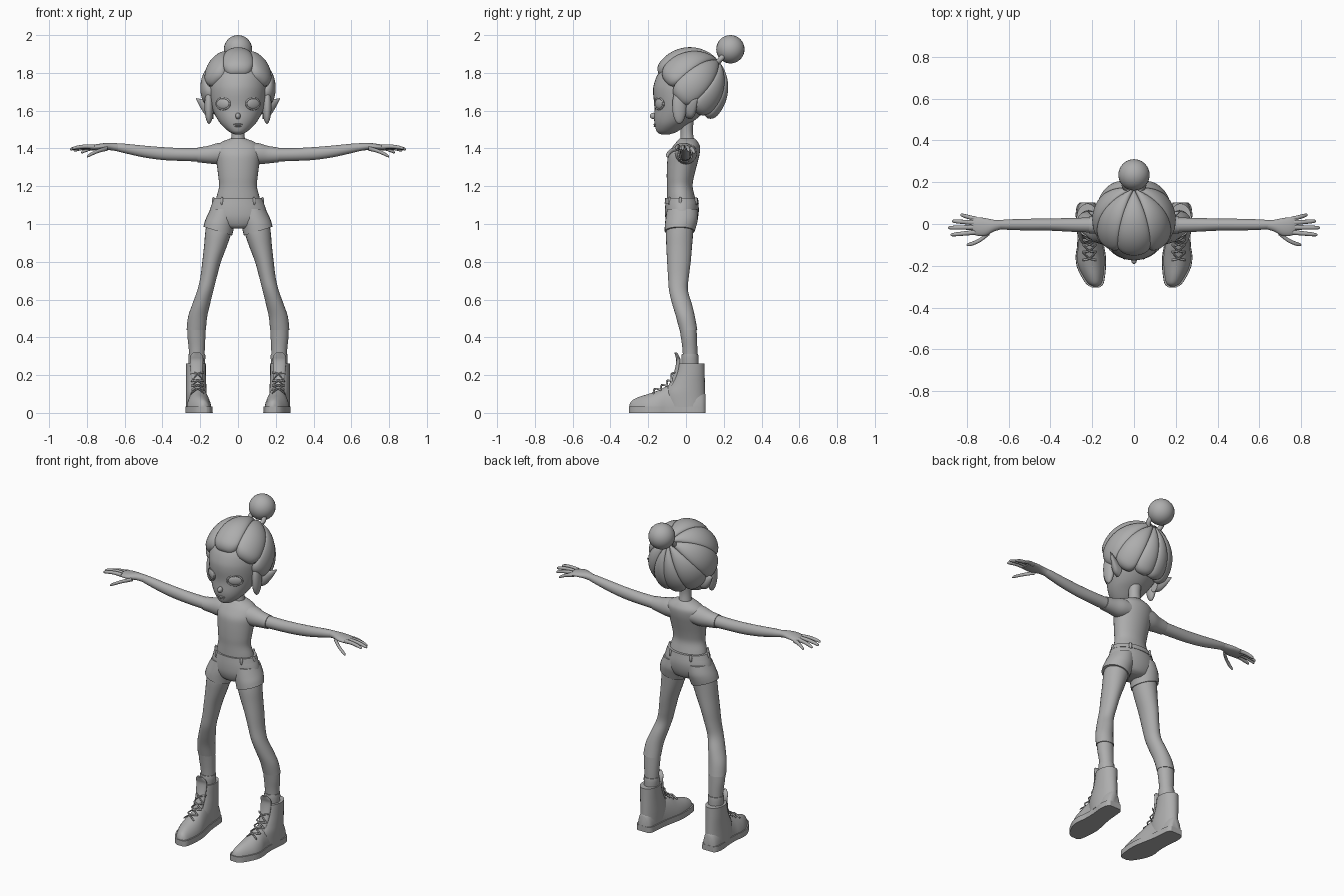
import bpy, bmesh, math
from mathutils import Vector, Matrix

old = bpy.data.objects.get("Cube")
if old:
    bpy.data.objects.remove(old, do_unlink=True)

GREY = (0.42, 0.42, 0.42, 1)
clay = bpy.data.materials.new("plain grey")
clay.use_nodes = True
clay.diffuse_color = GREY
clay.node_tree.nodes["Principled BSDF"].inputs["Base Color"].default_value = GREY


def finish(name, bm, mirror=False, angle=50):
    """Turn a bmesh into a smooth shaded object, optionally mirrored in x."""
    bmesh.ops.recalc_face_normals(bm, faces=bm.faces)
    mesh = bpy.data.meshes.new(name)
    bm.to_mesh(mesh)
    bm.free()
    mesh.materials.append(clay)
    mesh.shade_smooth()
    mesh.set_sharp_from_angle(angle=math.radians(angle))
    obj = bpy.data.objects.new(name, mesh)
    bpy.context.collection.objects.link(obj)
    if mirror:
        obj.modifiers.new("Mirror", "MIRROR")
    return obj


def smooth_rows(rows, steps):
    """Catmull-Rom interpolation between cross-section rows."""
    out = []
    for i in range(len(rows) - 1):
        p, q, r, s = (rows[max(0, min(len(rows) - 1, i + k))] for k in (-1, 0, 1, 2))
        for j in range(steps):
            t = j / steps
            out.append([(2 * b + (c - a) * t + (2 * a - 5 * b + 4 * c - d) * t ** 2
                         + (3 * b - a - 3 * c + d) * t ** 3) / 2
                        for a, b, c, d in zip(p, q, r, s)])
    return out + [list(rows[-1])]


def upright(row, c, s):
    """Row: height, x range, y range, tilt of the section towards +x."""
    z, xa, xb, ya, yb = row[:5]
    tilt = row[5] if len(row) > 5 else 0
    return ((xa + xb) / 2 + (xb - xa) / 2 * c, (ya + yb) / 2 + (yb - ya) / 2 * s, z + tilt * c)


def sideways(row, c, s):
    """Row: x, y, z of the centre, y radius, z radius."""
    x, y, z, ry, rz = row
    return (x, y + ry * c, z + rz * s)


def shoe(row, c, s):
    """Row: y, x of the centre, half width, top; the underside is flat."""
    y, x, width, top = row
    return (x + width * c, y, 0.012 + (top - 0.012) * max(0, s))


def loft(name, rows, frame=upright, mirror=False, sides=24, steps=4):
    bm = bmesh.new()
    turns = [2 * math.pi * k / sides for k in range(sides)]
    rings = [[bm.verts.new(frame(row, math.cos(a), math.sin(a))) for a in turns]
             for row in smooth_rows(rows, steps)]
    for low, high in zip(rings, rings[1:]):
        for k in range(sides):
            n = (k + 1) % sides
            bm.faces.new((low[k], low[n], high[n], high[k]))
    bm.faces.new(rings[0])
    bm.faces.new(rings[-1])
    return finish(name, bm, mirror)


def centred(rows):
    """Expand (z, half width, front, back) rows into upright rows."""
    return [(z, -w, w, front, back) for z, w, front, back in rows]


def ball(name, at, size, turn=0.0, mirror=False):
    bm = bmesh.new()
    bmesh.ops.create_uvsphere(bm, u_segments=24, v_segments=16, radius=1)
    bm.transform(Matrix.Translation(at) @ Matrix.Rotation(turn, 4, "Z") @ Matrix.Diagonal((*size, 1)))
    return finish(name, bm, mirror)


def hoop(name, at, wide, high, thick, turn, tip=0.0, mirror=False):
    """Oval ring standing in the xz plane, then tipped and turned."""
    bm = bmesh.new()
    grid = []
    for i in range(28):
        a = 2 * math.pi * i / 28
        grid.append([bm.verts.new(((wide + thick * math.cos(b)) * math.cos(a), thick * math.sin(b),
                                   (high + thick * math.cos(b)) * math.sin(a)))
                     for b in (2 * math.pi * k / 8 for k in range(8))])
    for i in range(28):
        for k in range(8):
            j, n = (i + 1) % 28, (k + 1) % 8
            bm.faces.new((grid[i][k], grid[j][k], grid[j][n], grid[i][n]))
    bm.transform(Matrix.Translation(at) @ Matrix.Rotation(turn, 4, "Z") @ Matrix.Rotation(tip, 4, "X"))
    return finish(name, bm, mirror)


# Head and neck
loft("head", centred([
    (1.474, .015, -.13, -.09), (1.487, .045, -.153, -.05), (1.52, .083, -.164, .0),
    (1.56, .112, -.169, .06), (1.62, .14, -.166, .12), (1.69, .152, -.174, .15),
    (1.74, .153, -.17, .155), (1.8, .145, -.145, .15), (1.86, .11, -.09, .12),
    (1.89, .05, -.03, .06)]), sides=36)
loft("neck", centred([(1.41, .05, -.04, .05), (1.45, .037, -.03, .042),
                      (1.5, .034, -.028, .036), (1.57, .04, -.03, .045)]))

# Face
ball("eyes", (.079, -.138, 1.637), (.043, .014, .03), .56, True)
hoop("eyelids", (.079, -.143, 1.637), .042, .03, .005, .56, mirror=True)
ball("nose", (0, -.171, 1.572), (.014, .021, .017))
ball("upper_lip", (0, -.164, 1.527), (.025, .008, .005))
ball("lower_lip", (0, -.162, 1.518), (.018, .009, .005))
loft("ears", [(.13, .02, 1.6, .03, .045), (.165, .03, 1.61, .025, .042),
              (.195, .045, 1.635, .014, .026), (.222, .06, 1.663, .002, .003)], sideways, True)

# Hair: lobes sweeping from the bun around the skull
AXIS = Vector((0, .74, .67)).normalized()
FORWARD = Vector((0, -AXIS.z, AXIS.y))
SIDE = Vector((1, 0, 0))


def hair_lobe(name, middle, half, reach, mirror):
    """One swept lobe; angles in degrees around and along the bun axis."""
    bm = bmesh.new()
    across, along, grid = 14, 28, []
    for j in range(along + 1):
        v = j / along
        dip = max(0, (v - .82) / .18)
        row = []
        for i in range(across + 1):
            t = math.pi * (i / across - .5)
            u = math.sin(t)
            theta = math.radians(5 + (reach - 5) * v * (1 - .07 * u ** 4))
            phi = math.radians(middle + half * u)
            swell = 1 + .08 * math.cos(t) - .3 * (1 - math.sqrt(max(0, 1 - dip ** 2)))
            d = AXIS * math.cos(theta) + (FORWARD * math.cos(phi) + SIDE * math.sin(phi)) * math.sin(theta)
            row.append(bm.verts.new((d.x * .185 * swell, .02 + d.y * .19 * swell, 1.72 + d.z * .2 * swell)))
        grid.append(row)
    for a, b in zip(grid, grid[1:]):
        for i in range(across):
            bm.faces.new((a[i], a[i + 1], b[i + 1], b[i]))
    finish(name, bm, mirror)


hair_lobe("hair_crown", 0, 25, 118, False)
for name, middle, half, reach in (("hair_temple", 47, 22.5, 118), ("hair_side", 90, 21.5, 124),
                                  ("hair_behind_ear", 130, 19.5, 112), ("hair_nape", 165, 16, 104)):
    hair_lobe(name, middle, half, reach, True)
ball("sideburns", (.153, -.035, 1.625), (.024, .038, .095), .1, True)
ball("bun", (0, .235, 1.925), (.075, .075, .075))
hoop("bun_band", (0, .185, 1.875), .045, .045, .014, 0, math.radians(-42))

# Shirt and arms
loft("shirt", centred([
    (1.11, .12, -.1, .055), (1.15, .112, -.1, .045), (1.2, .1, -.1, .035), (1.25, .104, -.102, .042),
    (1.32, .113, -.1, .06), (1.37, .12, -.093, .072), (1.41, .115, -.07, .074),
    (1.435, .085, -.05, .062), (1.452, .042, -.035, .047)]), sides=32)
loft("sleeves", [(.06, 0, 1.375, .06, .055), (.11, 0, 1.372, .056, .056), (.16, -.002, 1.367, .045, .046),
                 (.215, -.005, 1.366, .04, .039)], sideways, True)
loft("arms", [(.18, -.005, 1.366, .036, .036), (.3, -.004, 1.368, .033, .034), (.4, -.003, 1.373, .029, .034),
              (.5, -.003, 1.384, .028, .031), (.6, -.003, 1.4, .025, .025),
              (.65, -.003, 1.408, .021, .02)], sideways, True)

# Hands
loft("palms", [(.63, -.003, 1.405, .021, .021), (.67, -.008, 1.41, .028, .02), (.71, -.014, 1.41, .042, .018),
               (.75, -.012, 1.407, .044, .015), (.78, -.008, 1.403, .034, .01)], sideways, True)
FINGERS = {"little_fingers": ((.75, .022, 1.403), (.83, .044, 1.378)),
           "ring_fingers": ((.765, .006, 1.406), (.87, .014, 1.388)),
           "middle_fingers": ((.77, -.016, 1.408), (.89, -.018, 1.395)),
           "index_fingers": ((.76, -.04, 1.408), (.878, -.052, 1.4)),
           "thumbs": ((.69, -.04, 1.4), (.8, -.1, 1.357))}
for name, (root, tip) in FINGERS.items():
    a, b = Vector(root), Vector(tip)
    bow = Vector((0, -.012 if name == "thumbs" else 0, .006))
    rows = []
    for t, r in ((0, .012), (.4, .0105), (.75, .0095), (.95, .007), (1, .002)):
        rows.append((*(a.lerp(b, t) + bow * math.sin(math.pi * t)), r, r))
    loft(name, rows, sideways, True, sides=12, steps=3)

# Shorts
loft("shorts_hips", centred([
    (.975, .06, -.075, .02), (.99, .11, -.095, .045), (1.03, .152, -.109, .062),
    (1.08, .148, -.111, .068), (1.135, .125, -.106, .06)]), sides=32)
loft("shorts_legs", [(1.08, .01, .145, -.1, .06, 0), (1.03, .01, .165, -.108, .063, .01),
                     (.995, .022, .176, -.112, .056, .018), (.962, .031, .183, -.113, .046, .023)], mirror=True)
loft("waistband", centred([(1.108, .139, -.113, .068), (1.137, .128, -.11, .063)]), sides=32)
for name, x, y in (("front_belt_loops", .085, -.088), ("side_belt_loops", .13, -.03), ("back_belt_loops", .07, .053)):
    ball(name, (x, y, 1.122), (.008, .008, .022), 0, True)

# Legs: leggings, bare shins and sock cuffs
loft("leggings", [
    (1.02, .02, .165, -.1, .045), (.95, .036, .174, -.106, .038), (.88, .06, .18, -.104, .032),
    (.8, .09, .189, -.1, .025), (.72, .112, .199, -.095, .015), (.65, .13, .215, -.09, .01),
    (.58, .147, .24, -.074, .03), (.51, .163, .264, -.053, .047), (.44, .17, .272, -.035, .06)], mirror=True)
loft("shins", [(.46, .172, .267, -.037, .055), (.4, .173, .267, -.027, .058),
               (.33, .176, .26, -.018, .06), (.22, .18, .255, -.012, .06)], mirror=True)
loft("sock_cuffs", [(.24, .178, .26, -.024, .066), (.29, .173, .263, -.024, .066),
                    (.313, .174, .262, -.022, .064)], mirror=True)

# Boots
FOOT = [(.102, .222, .03, .1), (.085, .222, .045, .12), (.04, .222, .051, .15), (-.03, .215, .051, .16),
        (-.1, .208, .058, .142), (-.15, .207, .066, .118), (-.2, .204, .064, .1), (-.25, .195, .05, .084),
        (-.285, .187, .034, .066), (-.3, .184, .012, .042)]
loft("boot_feet", FOOT, shoe, True, sides=28)
sole = [(y * 1.01, x, w + .006, .034) for y, x, w, top in FOOT]
loft("boot_soles", sole, lambda r, c, s: (r[1] + r[2] * c, r[0], .034 if s > 0.01 else 0), True, sides=28)
loft("boot_shafts", [(.03, .168, .276, -.1, .102), (.1, .166, .276, -.108, .101), (.15, .168, .275, -.084, .1),
                     (.2, .17, .275, -.06, .099), (.262, .17, .275, -.045, .098)], mirror=True)
loft("boot_tongues", [(.12, .19, .245, -.105, -.06), (.2, .187, .25, -.068, -.035),
                      (.27, .184, .254, -.052, -.028), (.3, .186, .253, -.056, -.036),
                      (.32, .203, .237, -.062, -.048)], mirror=True)

# Crossed laces running down the instep
steps = [Vector((0, -.062, .225)), Vector((0, -.084, .18)), Vector((0, -.108, .155)),
         Vector((0, -.142, .134)), Vector((0, -.18, .116))]
for i, (a, b) in enumerate(zip(steps, steps[1:])):
    for start, end, way in ((a, b, "inward"), (b, a, "outward")):
        mid = (start + end) / 2
        loft(f"lace_{way}_{i}", [(.18, start.y + .008, start.z - .012, .005, .005),
                                 (.213, mid.y - .004, mid.z + .003, .005, .005),
                                 (.246, end.y + .008, end.z - .012, .005, .005)], sideways, True, sides=8, steps=3)
